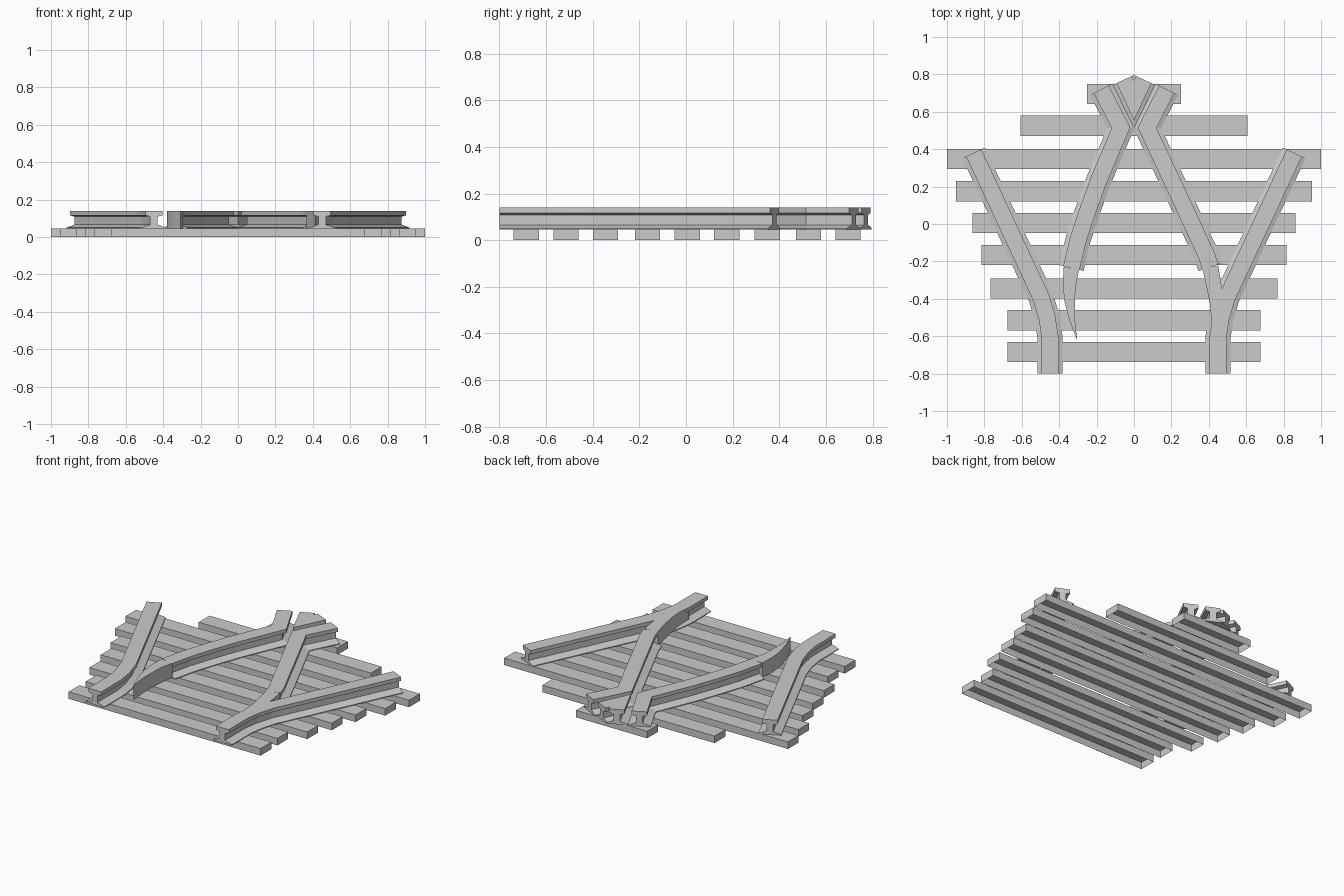
import bpy, bmesh
from mathutils import Vector

if "Cube" in bpy.data.objects:
    bpy.data.objects.remove(bpy.data.objects["Cube"])

BASE, TOP = 0.045, 0.14
# Rail half cross-section (half width, height), bottom to top
HALF = [(0.067, BASE), (0.067, 0.05), (0.02, 0.066), (0.02, 0.109), (0.045, 0.116), (0.045, TOP)]
RAIL = HALF + [(-w, z) for w, z in reversed(HALF)]


def finish(name, bm):
    bmesh.ops.recalc_face_normals(bm, faces=bm.faces)
    me = bpy.data.meshes.new(name)
    bm.to_mesh(me)
    bm.free()
    ob = bpy.data.objects.new(name, me)
    bpy.context.collection.objects.link(ob)
    return ob


def sweep(path, profiles):
    """Mitred sweep of one profile per path point along a flat path."""
    pts = [Vector(p) for p in path]
    bm, rings = bmesh.new(), []
    for i, p in enumerate(pts):
        a = (p - pts[i - 1]).normalized() if i else None
        b = (pts[i + 1] - p).normalized() if i < len(pts) - 1 else None
        t = ((a or b) + (b or a)).normalized()
        side = Vector((t.y, -t.x)) / t.dot(a or b)
        rings.append([bm.verts.new((p.x + side.x * w, p.y + side.y * w, z)) for w, z in profiles[i]])
    n = len(rings[0])
    for r, s in zip(rings, rings[1:]):
        for j in range(n):
            bm.faces.new((r[j], r[(j + 1) % n], s[(j + 1) % n], s[j]))
    bm.faces.new(rings[0])
    bm.faces.new(rings[-1])
    return bm


def rail(name, path):
    return finish(name, sweep(path, [RAIL] * len(path)))


def blade(name, pts):
    """Flat-sided switch blade; points are x, y, half width."""
    profs = [[(w, BASE), (w, TOP), (-w, TOP), (-w, BASE)] for _, _, w in pts]
    return finish(name, sweep([p[:2] for p in pts], profs))


# Sleepers: shells open underneath (centre y, half length)
for y, hx in [(-0.685, 0.677), (-0.515, 0.676), (-0.345, 0.768), (-0.165, 0.815), (0.005, 0.863),
              (0.175, 0.953), (0.348, 1.0), (0.525, 0.607), (0.695, 0.25)]:
    bm = bmesh.new()
    bmesh.ops.create_cube(bm, size=1)
    for v in bm.verts:
        v.co = (v.co.x * 2 * hx, y + v.co.y * 0.108, (v.co.z + 0.5) * BASE)
    bottom = [f for f in bm.faces if f.calc_center_median().z < 0.001]
    bmesh.ops.delete(bm, geom=bottom, context='FACES_ONLY')
    ob = finish("sleeper", bm)
    if ob.data.polygons[0].normal.dot(ob.data.polygons[0].center - Vector((0, y, 0))) < 0:
        ob.data.flip_normals()

# Outer stock rails and the crossing nose, mirrored left and right
for s, side in ((-1, "left"), (1, "right")):
    stock = [(0.45, -0.8), (0.45, -0.6), (0.465, -0.5), (0.498, -0.39), (0.857, 0.38)]
    rail(side + "_stock_rail", [(s * x, y) for x, y in stock])
    bm = sweep([(-s * 0.09, 0.467), (s * 0.052, 0.772)], [RAIL] * 2)
    bmesh.ops.bisect_plane(bm, geom=bm.verts[:] + bm.edges[:] + bm.faces[:],
                           plane_co=(0, 0, 0), plane_no=(-s, 0, 0), clear_outer=True)
    finish(side + "_crossing_nose", bm)

# Inner closure rails with bent-out wings
rail("left_closure_rail", [(-0.175, 0.72), (-0.07, 0.515), (-0.19, 0.23), (-0.25, 0.065),
                           (-0.298, -0.08), (-0.335, -0.235)])
rail("right_closure_rail", [(0.175, 0.72), (0.07, 0.515), (0.25, 0.13), (0.34, -0.065),
                            (0.385, -0.16), (0.408, -0.23)])

# Switch blades: the left one open, the right one closed against its stock rail
blade("left_switch_blade", [(-0.335, -0.235, 0.042), (-0.346, -0.33, 0.034), (-0.344, -0.41, 0.028),
                            (-0.331, -0.51, 0.015), (-0.306, -0.615, 0.001)])
blade("right_switch_blade", [(0.408, -0.23, 0.043), (0.427, -0.33, 0.04), (0.437, -0.43, 0.03),
                             (0.431, -0.52, 0.018), (0.412, -0.615, 0.001)])
